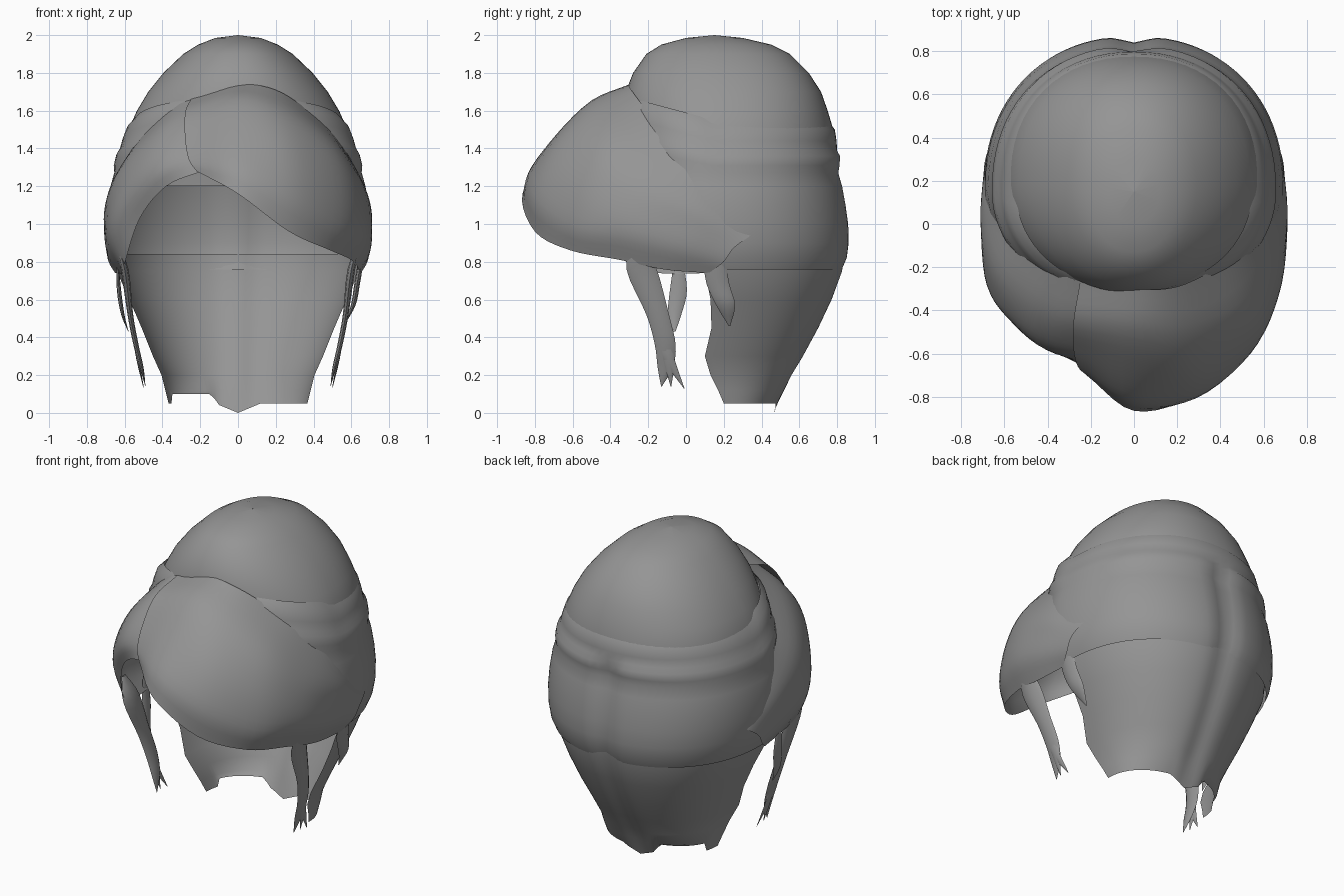
import bpy, bmesh, math
from mathutils import Vector

hair = bpy.data.materials.new("hair_grey")
hair.diffuse_color = (0.3, 0.3, 0.3, 1)


def spline(pts, n):
    """Catmull-Rom through pts, n steps per span."""
    p = [Vector(q) for q in pts]
    p = [2 * p[0] - p[1]] + p + [2 * p[-1] - p[-2]]
    out = []
    for i in range(1, len(p) - 2):
        a, b, c, d = p[i - 1:i + 3]
        for k in range(n):
            t = k / n
            out.append(0.5 * (2 * b + (c - a) * t + (2 * a - 5 * b + 4 * c - d) * t * t
                              + (3 * b - a - 3 * c + d) * t ** 3))
    return out + [p[-2]]


def grid(name, rows, outward=True):
    """Skin a list of equal-length point rows."""
    bm = bmesh.new()
    v = [[bm.verts.new(p) for p in r] for r in rows]
    for a, b in zip(v, v[1:]):
        for i in range(len(a) - 1):
            bm.faces.new((a[i], a[i + 1], b[i + 1], b[i]))
    bmesh.ops.remove_doubles(bm, verts=bm.verts, dist=0.0005)
    bmesh.ops.recalc_face_normals(bm, faces=bm.faces)
    mid = Vector((0, 0.1, 1.0))
    if outward and sum(f.normal.dot(f.calc_center_median() - mid) for f in bm.faces) < 0:
        bmesh.ops.reverse_faces(bm, faces=bm.faces)
    me = bpy.data.meshes.new(name)
    bm.to_mesh(me)
    bm.free()
    me.materials.append(hair)
    for f in me.polygons:
        f.use_smooth = True
    me.set_sharp_from_angle(angle=math.radians(60))
    ob = bpy.data.objects.new(name, me)
    bpy.context.collection.objects.link(ob)
    return ob


def ring(z, w, yc, yb, yf, reach, crease=0, lift=0, n=64):
    """Egg-shaped ring, angle 0 at the back, creased there and lifted at the front."""
    pts = []
    for i in range(n + 1):
        t = math.radians(reach) * (2 * i / n - 1)
        s, c = math.sin(t), math.cos(t)
        x = w * math.copysign(abs(s) ** 0.92, s)
        if c > 0:
            y = yc + (yb - yc) * c ** 0.9 - crease * math.exp(-(x / 0.07) ** 2)
        else:
            y = yc + (yc - yf) * c
        pts.append(Vector((x, y, z + lift * max(0, -c))))
    return pts


# Tall crown dome, continuing down inside the rolls
dome = [(2.0, 0.001, .15, .151, .149), (1.985, .12, .15, .30, .0), (1.95, .21, .15, .45, -.13),
        (1.9, .29, .17, .55, -.21), (1.8, .395, .18, .65, -.28), (1.7, .475, .18, .715, -.32),
        (1.6, .535, .18, .75, -.33), (1.5, .58, .18, .78, -.33), (1.4, .595, .18, .785, -.3),
        (1.2, .60, .18, .785, -.28)]
grid("crown_dome", [ring(*r, 180) for r in dome])

# Stacked rolls round the back, their ends rising beside the dome to the fringe
rolls = [(1.55, .545, .75, -.30, 165, .12), (1.50, .59, .788, -.33, 162, .13),
         (1.44, .613, .797, -.34, 158, .13), (1.39, .627, .80, -.35, 152, .12),
         (1.36, .645, .825, -.36, 148, .12), (1.31, .658, .822, -.36, 144, .10),
         (1.27, .655, .815, -.36, 140, .08), (1.2, .675, .835, -.36, 135, .04),
         (1.1, .69, .853, -.35, 128, 0), (1.0, .695, .867, -.35, 120, 0), (.9, .69, .87, -.35, 115, 0),
         (.82, .675, .86, -.35, 110, 0), (.76, .65, .835, -.35, 105, 0)]
grid("back_rolls", [ring(z, w, .15, yb, yf, reach, .03 if z < 1.38 else 0, lift)
                    for z, w, yb, yf, reach, lift in rolls])

# Nape hair, open at the front
nape = [(.84, .66, .08, .845), (.75, .642, .10, .835), (.6, .575, .13, .78), (.45, .51, .135, .71),
        (.3, .45, .10, .63), (.2, .405, .13, .57), (.12, .385, .17, .53), (.05, .367, .2, .485)]
rows = [ring(z, w, yc, yb, 0, 90, .02) for z, w, yc, yb in nape]
for p in rows[-1]:
    p.z -= max(0, 0.05 * (1 - abs(p.x) / 0.12))
    p.z += max(0, 0.05 * min(1, (-p.x - .1) / .05)) if p.x > -.35 else 0
grid("nape", rows)


def sweep(name, columns):
    """Smooth sheet; each column runs from the crown seam to the hairline."""
    cols = [spline(c, 4) for c in columns]
    return grid(name, [spline(r, 5) for r in zip(*cols)])


# Large fringe sweeping over to the right
sweep("right_fringe", [
    [(-.25, -.27, 1.66), (-.28, -.45, 1.59), (-.28, -.58, 1.45), (-.26, -.66, 1.34), (-.22, -.70, 1.28)],
    [(0, -.30, 1.735), (0, -.49, 1.66), (0, -.67, 1.49), (0, -.82, 1.30), (0, -.865, 1.16)],
    [(.20, -.29, 1.71), (.25, -.52, 1.58), (.28, -.70, 1.38), (.29, -.80, 1.15), (.27, -.80, .96)],
    [(.40, -.19, 1.58), (.50, -.42, 1.42), (.54, -.54, 1.22), (.54, -.60, 1.0), (.49, -.61, .86)],
    [(.54, -.06, 1.44), (.64, -.22, 1.25), (.67, -.30, 1.1), (.66, -.35, .95), (.60, -.35, .81)],
    [(.64, .10, 1.24), (.70, .05, 1.1), (.71, 0, 1.0), (.70, -.08, .88), (.64, -.12, .76)],
    [(.64, .40, .98), (.68, .33, .93), (.695, .25, .87), (.685, .20, .80), (.65, .12, .74)]])

# Smaller fringe swept to the left
sweep("left_fringe", [
    [(-.15, -.27, 1.68), (-.15, -.45, 1.60), (-.15, -.58, 1.47), (-.17, -.64, 1.37), (-.19, -.68, 1.28)],
    [(-.30, -.25, 1.64), (-.36, -.42, 1.53), (-.40, -.53, 1.4), (-.41, -.58, 1.29), (-.38, -.58, 1.20)],
    [(-.43, -.15, 1.55), (-.53, -.32, 1.4), (-.57, -.42, 1.25), (-.57, -.45, 1.12), (-.52, -.45, 1.03)],
    [(-.54, -.04, 1.43), (-.65, -.18, 1.25), (-.68, -.26, 1.08), (-.67, -.30, .95), (-.60, -.31, .79)],
    [(-.64, .10, 1.24), (-.70, .05, 1.1), (-.71, 0, 1.0), (-.69, -.08, .86), (-.61, -.14, .74)],
    [(-.64, .40, .98), (-.68, .33, .93), (-.695, .25, .87), (-.685, .20, .80), (-.65, .12, .74)]])


def lock(name, pts, side=1):
    """Flat tapering lock; pts are (x, y, z, half width in y)."""
    path = spline([p[:3] for p in pts], 4)
    widths = spline([(p[3], 0, 0) for p in pts], 4)
    rows = []
    for (x, y, z), w in zip(path, widths):
        r = max(w.x, .002)
        rows.append([Vector((side * (x + .25 * r * math.sin(a)), y + r * math.cos(a), z))
                     for a in [k * math.tau / 8 for k in range(9)]])
    return grid(name, rows, outward=False)


# Loose locks in front of the ears, each with a forked end
for side, label in ((1, "right"), (-1, "left")):
    lock(label + "_side_lock", [(.645, -.25, .90, .02), (.60, -.235, .76, .08), (.57, -.15, .52, .06),
                                (.54, -.11, .36, .055), (.51, -.11, .24, .04), (.49, -.13, .14, .002)], side)
    for i, (y, z) in enumerate(((-.08, .14), (-.01, .13))):
        lock(f"{label}_lock_tip_{i + 1}", [(.55, -.12, .40, .025), (.53, -.09, .28, .03),
                                          (.50, y, z, .002)], side)

# Short wisps behind the ears
lock("left_wisp", [(.64, -.04, .82, .02), (.63, -.04, .65, .045), (.61, -.06, .52, .035),
                   (.58, -.06, .43, .004)], -1)
lock("right_wisp", [(.65, .15, .80, .06), (.63, .17, .68, .06), (.61, .21, .57, .05),
                    (.56, .23, .46, .004)])
